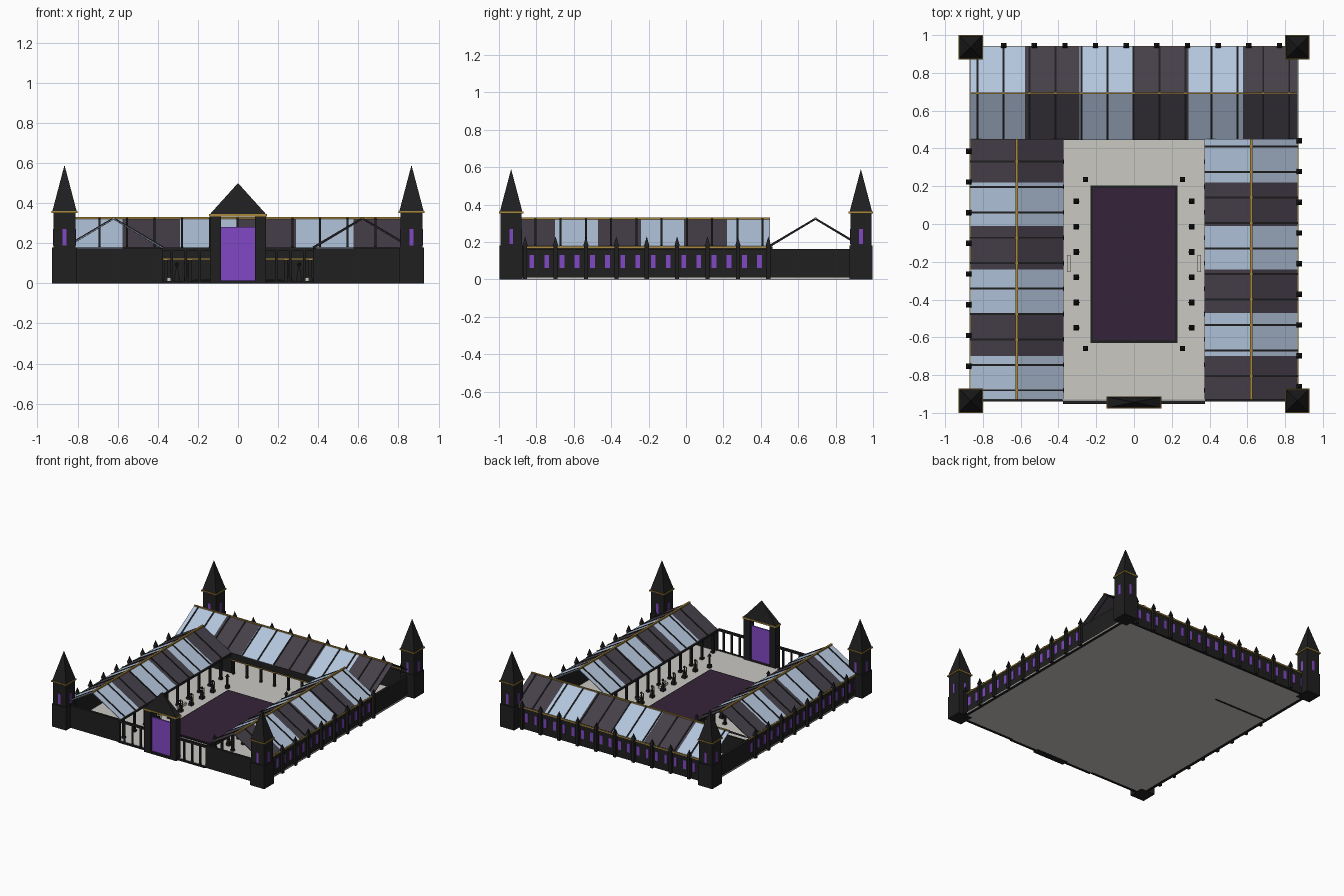
import bpy, bmesh, math
from mathutils import Matrix

cube = bpy.data.objects.get("Cube")
if cube:
    bpy.data.objects.remove(cube, do_unlink=True)


def material(name, r, g, b):
    m = bpy.data.materials.new(name)
    m.use_nodes = True
    m.diffuse_color = (r, g, b, 1)
    bsdf = next(n for n in m.node_tree.nodes if n.type == 'BSDF_PRINCIPLED')
    bsdf.inputs["Base Color"].default_value = (r, g, b, 1)
    bsdf.inputs["Roughness"].default_value = 0.8
    return m


BLACK = material("black stone", .014, .014, .015)
GOLD = material("gold trim", .40, .25, .045)
PURPLE = material("bright purple", .22, .065, .56)
CARPET = material("dark purple", .037, .016, .042)
FLOOR = material("pale stone", .59, .577, .54)
GLASS = material("light blue panel", .45, .56, .72)
SLATE = material("slate panel", .06, .05, .066)


def finish(name, bm, mats):
    mesh = bpy.data.meshes.new(name)
    bm.to_mesh(mesh)
    bm.free()
    for m in mats:
        mesh.materials.append(m)
    ob = bpy.data.objects.new(name, mesh)
    bpy.context.collection.objects.link(ob)
    return ob


def box(bm, x0, x1, y0, y1, z0, z1):
    mat = Matrix.Translation(((x0 + x1) / 2, (y0 + y1) / 2, (z0 + z1) / 2))
    bmesh.ops.create_cube(bm, size=1, matrix=mat @ Matrix.Diagonal(
        (abs(x1 - x0), abs(y1 - y0), z1 - z0, 1)))


def block(bm, x, y, hx, hy, z0, z1):
    box(bm, x - hx, x + hx, y - hy, y + hy, z0, z1)


def pyramid(bm, x, y, hx, hy, z0, z1):
    mat = Matrix.Translation((x, y, (z0 + z1) / 2)) @ Matrix.Diagonal((hx, hy, 1, 1))
    bmesh.ops.create_cone(bm, cap_ends=True, segments=4, radius1=math.sqrt(2), radius2=0,
                          depth=z1 - z0, matrix=mat @ Matrix.Rotation(math.pi / 4, 4, 'Z'))


def steps(start, step, count):
    return [start + i * step for i in range(count)]


# Ground slab and central carpet
bm = bmesh.new()
block(bm, 0, 0, .87, .93, .002, .01)
for s in (-1, 1):
    block(bm, s * .345, -.21, .01, .045, .01, .03)
finish("courtyard_floor", bm, [FLOOR])
bm = bmesh.new()
block(bm, 0, -.212, .23, .417, .01, .016)
finish("carpet_border", bm, [BLACK])
bm = bmesh.new()
block(bm, 0, -.212, .218, .403, .012, .019)
finish("carpet", bm, [CARPET])

# Corner towers
tower, trim, spire, slits = (bmesh.new() for _ in range(4))
for x in (-.865, .865):
    for y in (-.935, .935):
        block(tower, x, y, .062, .062, 0, .18)
        block(tower, x, y, .056, .056, .18, .355)
        block(trim, x, y, .065, .065, .352, .362)
        pyramid(spire, x, y, .06, .06, .362, .59)
        block(slits, x, y, .01, .058, .19, .27)
        block(slits, x, y, .058, .01, .19, .27)
finish("tower_bodies", tower, [BLACK])
finish("tower_trims", trim, [GOLD])
finish("tower_spires", spire, [BLACK])
finish("tower_windows", slits, [PURPLE])

# Outer walls with pilasters, windows and gold cornice
wall, pil, win, corn = (bmesh.new() for _ in range(4))
for s in (-1, 1):
    box(wall, s * .845, s * .865, -.9, .9, 0, .162)
    box(wall, s * .375, s * .83, -.94, -.92, 0, .175)
    box(corn, s * .858, s * .872, -.87, .45, .165, .175)
    first = -.86 if s > 0 else -.915
    for y in steps(first, .1625, 9):
        block(pil, s * .875, y, .011, .011, 0, .18)
        pyramid(pil, s * .875, y, .014, .014, .18, .23)
        for d in (.035, .115):
            if y + d < .43:
                block(win, s * .865, y + d, .003, .0125, .06, .13)
box(wall, -.83, .83, .915, .935, 0, .162)
box(corn, -.81, .81, .928, .942, .165, .175)
box(wall, -.865, -.38, .46, .475, 0, .162)
for x in steps(-.69, .1622, 10):
    block(pil, x, .945, .011, .011, 0, .18)
    pyramid(pil, x, .945, .014, .014, .18, .23)
    for d in (-.115, -.035):
        block(win, x + d, .935, .0125, .003, .06, .13)
finish("outer_walls", wall, [BLACK])
finish("wall_pilasters", pil, [BLACK])
finish("wall_windows", win, [PURPLE])
finish("wall_cornices", corn, [GOLD])


# Gabled roofs: strips run across the ridge, one material per strip
def gable(name, place, spans, mats, lift, thickness):
    bm = bmesh.new()
    for i, (a, b) in enumerate(spans):
        for side in (-1, 1):
            eave, ridge = (side * .245, .176 + lift), (0, .322 + lift)
            pts = [place(a, *eave), place(b, *eave), place(b, *ridge), place(a, *ridge)]
            f = bm.faces.new([bm.verts.new(p) for p in pts])
            f.material_index = i % len(mats)
            f.normal_update()
            if f.normal.z < 0:
                f.normal_flip()
    bmesh.ops.remove_doubles(bm, verts=bm.verts, dist=.0005)
    ob = finish(name, bm, mats)
    mod = ob.modifiers.new("thickness", 'SOLIDIFY')
    mod.thickness = thickness
    mod.offset = 0


def panels(start, end, count=6):
    w = (end - start) / count
    return [(start + i * w, start + (i + 1) * w) for i in range(count)]


def ribs(centres):
    return [(c - .005, c + .005) for c in centres]


halls = [
    ("left_hall", lambda u, v, z: (.62 + v, u, z), -.93, .45, [SLATE, GLASS], steps(-.805, .135, 10)),
    ("right_hall", lambda u, v, z: (-.62 + v, u, z), -.93, .45, [GLASS, SLATE], steps(-.88, .1345, 10)),
    ("back_hall", lambda u, v, z: (u, .692 + v, z), -.865, .865, [GLASS, SLATE], steps(-.828, .1375, 13)),
]
for name, place, start, end, mats, bars in halls:
    gable(name + "_roof", place, panels(start, end), mats, 0, .006)
    gable(name + "_ribs", place, ribs(bars), [BLACK], .002, .012)
bm = bmesh.new()
for s in (-1, 1):
    box(bm, s * .613, s * .627, -.93, .45, .32, .331)
box(bm, -.865, .865, .687, .697, .32, .331)
finish("roof_ridges", bm, [GOLD])

# Inner colonnades: beam, gold band and posts
posts, band = bmesh.new(), bmesh.new()
for s in (-1, 1):
    box(posts, s * .376, s * .388, -.92, .45, .155, .176)
    for y in steps(-.88, .1345, 10):
        block(posts, s * .382, y, .008, .008, .01, .16)
        block(posts, s * .382, y, .012, .012, .01, .025)
box(posts, -.38, .38, .45, .462, .125, .176)
box(band, -.38, .38, .446, .462, .117, .125)
for x in steps(-.36, .12, 7):
    block(posts, x, .456, .008, .008, .01, .13)
finish("colonnade_posts", posts, [BLACK])
finish("colonnade_band", band, [GOLD])

# Courtyard statues and lamp posts
body, rod = bmesh.new(), bmesh.new()
for s in (-1, 1):
    for y in steps(-.55, .134, 6):
        block(body, s * .305, y, .015, .015, .01, .03)
        pyramid(body, s * .305, y, .012, .012, .03, .1)
        bmesh.ops.create_icosphere(body, subdivisions=1, radius=.011,
                                   matrix=Matrix.Translation((s * .305, y, .095)))
        block(rod, s * .288, y, .002, .002, .03, .1)
    for y in (-.66, .235):
        block(body, s * .257, y, .013, .013, .01, .035)
        block(body, s * .257, y, .006, .006, .035, .1)
        pyramid(body, s * .257, y, .012, .012, .1, .125)
finish("courtyard_statues", body, [BLACK])
finish("statue_rods", rod, [GOLD])

# Front gate and railings
gate, gold, door = bmesh.new(), bmesh.new(), bmesh.new()
for s in (-1, 1):
    box(gate, s * .085, s * .14, -.97, -.918, 0, .335)
    box(gate, s * .14, s * .376, -.952, -.934, .162, .178)
    box(gate, s * .14, s * .376, -.95, -.936, 0, .012)
    for x in (.19, .26, .33):
        block(gate, s * x, -.943, .006, .006, .01, .165)
block(gate, 0, -.944, .09, .026, 0, .014)
pyramid(gate, 0, -.944, .14, .028, .345, .5)
block(gold, 0, -.944, .145, .032, .333, .345)
block(door, 0, -.944, .086, .006, .014, .28)
finish("gate_frame", gate, [BLACK])
finish("gate_trim", gold, [GOLD])
finish("gate_door", door, [PURPLE])
